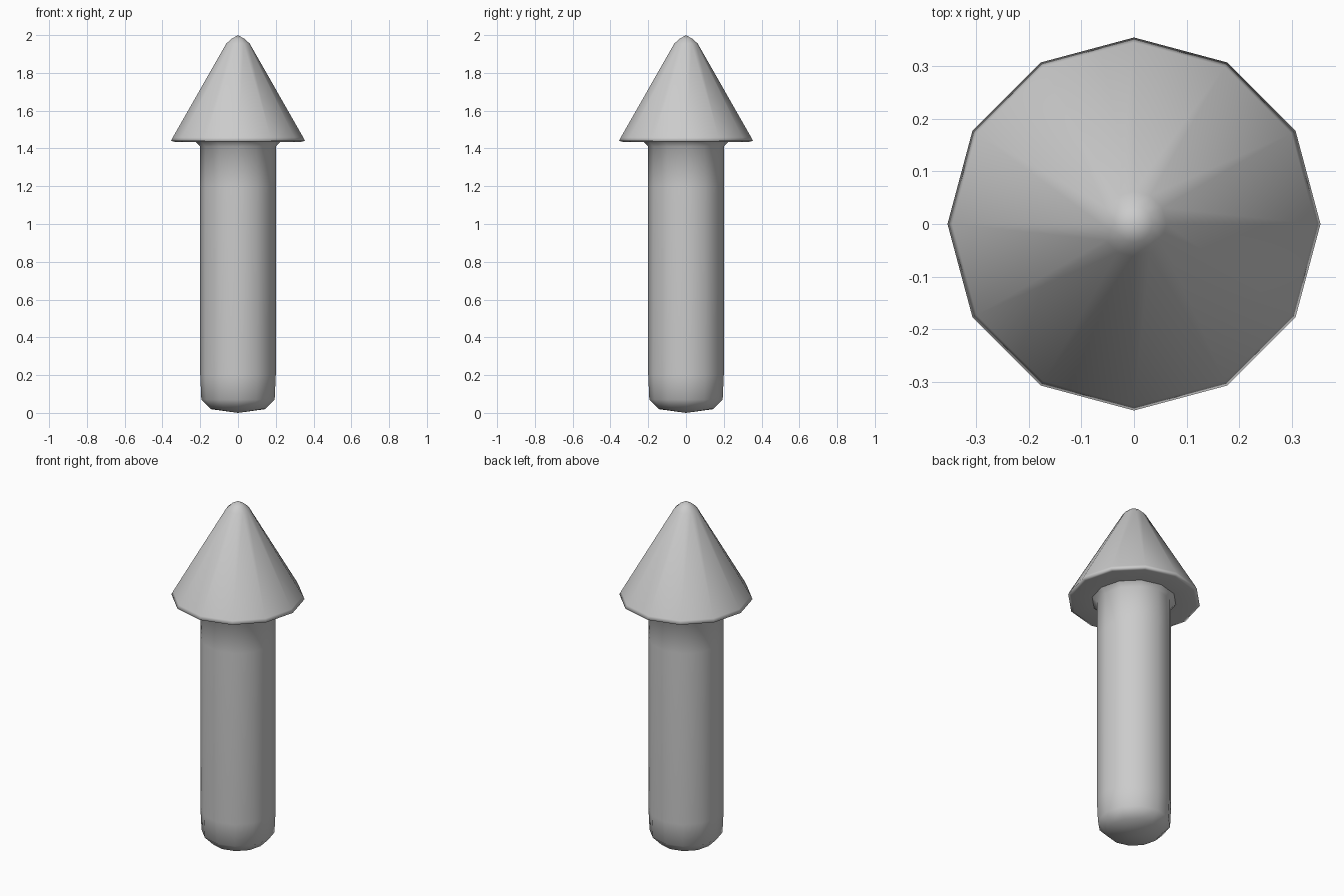
import bpy, bmesh, math

if "Cube" in bpy.data.objects:
    bpy.data.objects.remove(bpy.data.objects["Cube"])

SIDES = 12


def lathe(name, profile):
    """Revolve (radius, z) points around z; radius 0 makes a pole."""
    bm = bmesh.new()
    rings = []
    for r, z in profile:
        n = SIDES if r > 0 else 1
        rings.append([bm.verts.new((r * math.cos(2 * math.pi * i / SIDES),
                                    r * math.sin(2 * math.pi * i / SIDES), z))
                      for i in range(n)])
    for a, b in zip(rings, rings[1:]):
        for i in range(SIDES):
            j = (i + 1) % SIDES
            if len(a) == 1:
                bm.faces.new((a[0], b[j], b[i]))
            elif len(b) == 1:
                bm.faces.new((a[i], a[j], b[0]))
            else:
                bm.faces.new((a[i], a[j], b[j], b[i]))
    for f in bm.faces:
        f.smooth = True
    mesh = bpy.data.meshes.new(name)
    bm.to_mesh(mesh)
    bm.free()
    obj = bpy.data.objects.new(name, mesh)
    bpy.context.collection.objects.link(obj)
    return obj


# Round shaft with a bevelled foot and a small flare under the head
lathe("shaft", [(0, 0), (0.145, 0.02), (0.194, 0.07), (0.2, 0.2),
                (0.2, 1.2), (0.2, 1.41), (0.225, 1.435)])

# Conical head: flat underside, thin rim, blunted tip
lathe("pointed_head", [(0.225, 1.435), (0.335, 1.435), (0.354, 1.44),
                       (0.345, 1.459), (0.062, 1.955), (0.035, 1.98), (0, 2.0)])
